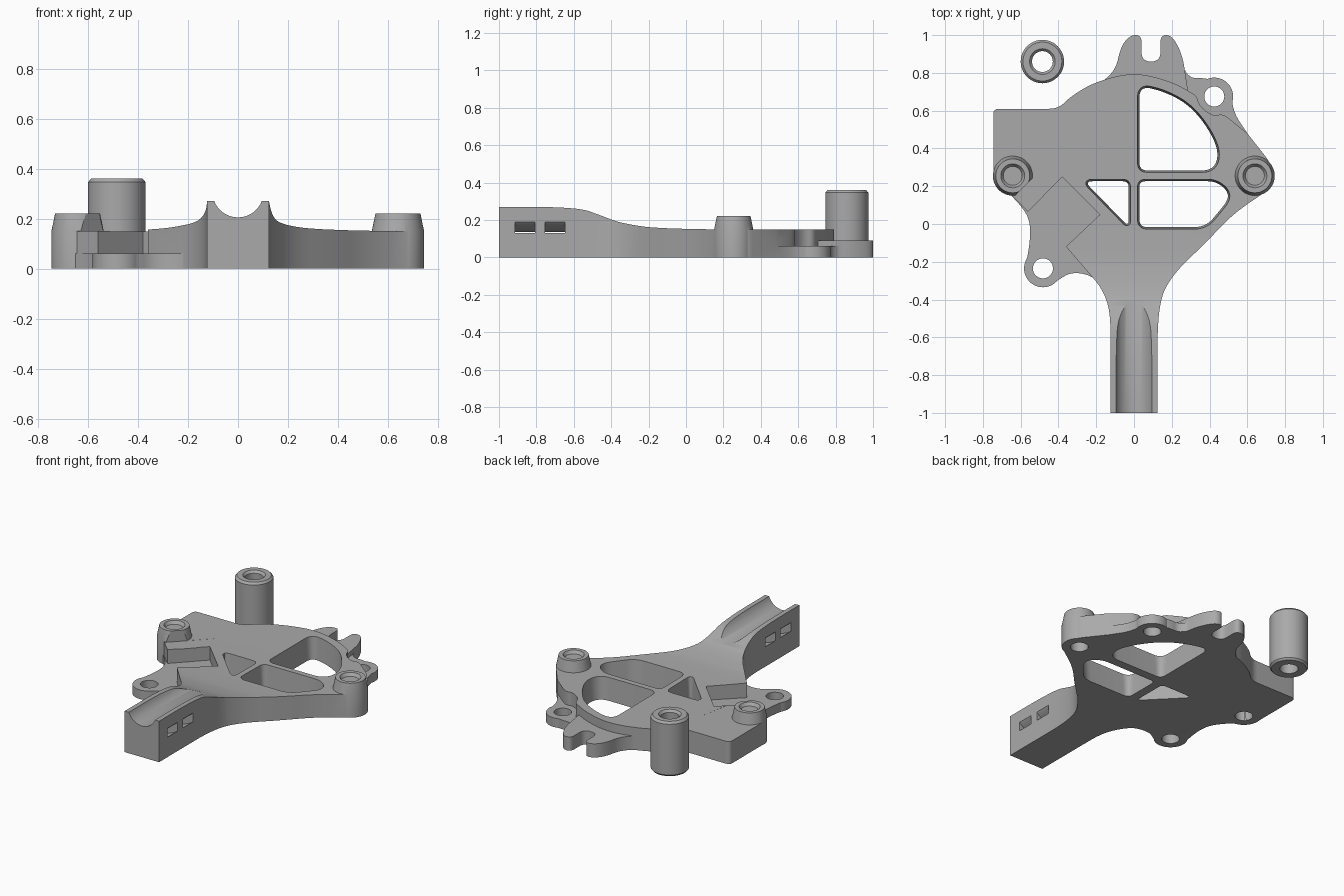
import bpy, bmesh, math
from mathutils import Matrix, Vector

cube = bpy.data.objects.get("Cube")
if cube:
    bpy.data.objects.remove(cube)

grey = bpy.data.materials.new("plain grey")
grey.use_nodes = True
colour = (0.4, 0.4, 0.4, 1)
grey.diffuse_color = colour
grey.node_tree.nodes["Principled BSDF"].inputs["Base Color"].default_value = colour

# Axis swaps: lay a z-extrusion along x, or a z-lathe along y
ALONG_X = Matrix(((0, 0, 1, 0), (1, 0, 0, 0), (0, 1, 0, 0), (0, 0, 0, 1)))
ALONG_Y = Matrix.Rotation(-math.pi / 2, 4, "X")


def finish(bm, name, matrix=Matrix()):
    bmesh.ops.remove_doubles(bm, verts=bm.verts, dist=1e-5)
    bmesh.ops.transform(bm, matrix=matrix, verts=bm.verts)
    bmesh.ops.recalc_face_normals(bm, faces=bm.faces)
    mesh = bpy.data.meshes.new(name)
    bm.to_mesh(mesh)
    bm.free()
    mesh.materials.append(grey)
    obj = bpy.data.objects.new(name, mesh)
    bpy.context.collection.objects.link(obj)
    return obj


def rounded(points, steps=8):
    """Round each corner; a third value limits how far the rounding reaches."""
    out = []
    for i, p in enumerate(points):
        reach = p[2] if len(p) > 2 else 1
        here = Vector(p[:2])
        if reach == 0:
            out.append(here)
            continue
        ends = []
        for q in (points[i - 1], points[(i + 1) % len(points)]):
            edge = Vector(q[:2]) - here
            ends.append(here + edge.normalized() * min(reach, edge.length * 0.499))
        for s in range(steps + 1):
            t = s / steps
            out.append(ends[0] * (1 - t) ** 2 + here * 2 * t * (1 - t) + ends[1] * t * t)
    return out


def prism(name, points, low, high, draft=0.0, matrix=Matrix()):
    """Extrude a rounded counter-clockwise outline, widening by draft at the top."""
    flat = rounded(points)
    bm = bmesh.new()
    bottom = [bm.verts.new((p.x, p.y, low)) for p in flat]
    top = []
    for i, p in enumerate(flat):
        along = (flat[(i + 1) % len(flat)] - flat[i - 1]).normalized()
        top.append(bm.verts.new((p.x + along.y * draft, p.y - along.x * draft, high)))
    bm.faces.new(bottom[::-1])
    bm.faces.new(top)
    for i in range(len(flat)):
        bm.faces.new((bottom[i - 1], bottom[i], top[i], top[i - 1]))
    return finish(bm, name, matrix)


def lathe(name, profile, centre, matrix=Matrix(), closed=False):
    bm = bmesh.new()
    verts = [bm.verts.new((r, 0, z)) for r, z in profile]
    pairs = list(zip(verts, verts[1:])) + ([(verts[-1], verts[0])] if closed else [])
    edges = [bm.edges.new(pair) for pair in pairs]
    bmesh.ops.spin(bm, geom=verts + edges, axis=(0, 0, 1), cent=(0, 0, 0),
                   angle=math.tau, steps=48, use_duplicate=False)
    return finish(bm, name, Matrix.Translation(centre) @ matrix)


def rod(name, radius, low, high, centre, matrix=Matrix()):
    return lathe(name, [(0, low), (radius, low), (radius, high), (0, high)], centre, matrix)


def combine(target, tool, operation):
    mod = target.modifiers.new("combine", "BOOLEAN")
    mod.object, mod.operation, mod.solver = tool, operation, "EXACT"
    bpy.context.view_layer.objects.active = target
    bpy.ops.object.modifier_apply(modifier=mod.name)
    bpy.data.objects.remove(tool)


def smooth(obj):
    bpy.ops.object.select_all(action="DESELECT")
    obj.select_set(True)
    bpy.context.view_layer.objects.active = obj
    bpy.ops.object.shade_smooth_by_angle(angle=math.radians(28))


# Main body outline, then its height sloping from handle to plate
frame = prism("mount_frame", [
    (-.125, -1, 0), (.125, -1, 0), (.125, -.43, .2), (.2, -.27), (.38, -.1), (.52, .05, .1),
    (.71, .18, .02), (.74, .26, .02), (.71, .34, .02), (.6, .48, 0), (.47, .585, .04),
    (.42, .57, .05), (.35, .62, .05), (.33, .68, .02), (.2, .755), (0, .805), (-.2, .755),
    (-.33, .68), (-.4, .61, .05), (-.745, .61, .03), (-.745, .25, 0), (-.66, .165, 0),
    (-.56, .065, 0), (-.38, .25, 0), (-.18, .05, 0), (-.36, -.12, 0), (-.17, -.34, .06),
    (-.125, -.46, .1)], 0, .4)
combine(frame, prism("height_profile", [
    (-1.1, -.1, 0), (1.1, -.1, 0), (1.1, .148, 0), (-.1, .148), (-.34, .18), (-.45, .222),
    (-.58, .27), (-1.1, .27, 0)], -1, 1, matrix=ALONG_X), "INTERSECT")

# Thin flanges around the body
combine(frame, prism("side_flange", [
    (-.12, -.5, 0), (-.14, -.4), (-.2, -.28), (-.33, -.25), (-.42, -.31), (-.48, -.33),
    (-.58, -.25), (-.55, -.1), (-.55, .02), (-.6, .1), (-.69, .19, 0), (-.4, .3, 0),
    (-.1, .1, 0)], 0, .06), "UNION")
combine(frame, prism("ear_flange", [
    (.2, .6, 0), (.23, .93, 0), (.28, .77), (.38, .775), (.52, .73), (.52, .6), (.6, .48, 0),
    (.5, .4, 0)], 0, .06), "UNION")
combine(frame, prism("fork_flange", [
    (-.25, .7, 0), (-.1, .8), (-.07, .94, .06), (-.02, 1, .04), (.04, 1, .04), (.04, .86, .05),
    (.14, .86, .05), (.14, 1, .04), (.2, 1, .05), (.255, .9, .06), (.29, .68, 0),
    (0, .6, 0)], 0, .09), "UNION")

# Screw ears and raised bosses
EARS = [(-.482, -.235), (.425, .675)]
BOSSES = [(-.642, .255), (.64, .255)]
for x, y in EARS:
    combine(frame, rod("ear", .1, 0, .06, (x, y, 0)), "UNION")
for x, y in BOSSES:
    combine(frame, lathe("boss", [(0, 0), (.105, 0), (.105, .148), (.09, .22), (0, .22)],
                         (x, y, 0)), "UNION")
for x, y in EARS + BOSSES:
    combine(frame, rod("screw_hole", .053, -.1, .5, (x, y, 0)), "DIFFERENCE")
for x, y in BOSSES:
    combine(frame, lathe("countersink", [(0, .2), (.05, .2), (.07, .23), (0, .23)],
                         (x, y, 0)), "DIFFERENCE")

# Clearance slice through one boss beside the square recess
combine(frame, prism("boss_slice", [
    (-.64, .14, 0), (-.45, .1, 0), (-.4, .38, 0)], .148, .4), "DIFFERENCE")

# Lightening pockets with slightly drafted walls
POCKETS = [
    [(-.68, .435, .03), (-.6, .43), (-.53, .4), (-.48, .3), (-.4, .285, .04), (-.03, .285, .03),
     (-.03, .72, .06), (-.14, .71), (-.26, .65, .08), (-.37, .545, .05), (-.68, .545, .03)],
    [(.03, .285, .04), (.42, .285, .06), (.45, .38, .07), (.39, .51), (.29, .63), (.16, .7),
     (.03, .73, .06)],
    [(.03, -.015, .04), (.38, -.015, .06), (.5, .13, .05), (.49, .18, .03), (.43, .225, .04),
     (.03, .225, .03)],
    [(-.03, -.01, .03), (-.03, .225, .03), (-.26, .225, .04)],
]
for points in POCKETS:
    combine(frame, prism("pocket", points, -.02, .2, draft=.015), "DIFFERENCE")

# Half-round cradle and two curved strap channels in the handle
AXIS_Z = .307
combine(frame, rod("cradle", .102, -1.1, -.3, (0, 0, AXIS_Z), ALONG_Y), "DIFFERENCE")
for y in (-.86, -.7):
    ring = [(.172, -.053), (.216, -.053), (.216, .053), (.172, .053)]
    combine(frame, lathe("strap_channel", ring, (0, y, AXIS_Z), ALONG_Y, True), "DIFFERENCE")
smooth(frame)

# Separate spacer post
post = lathe("spacer_post", [
    (.055, 0), (.105, 0), (.115, .012), (.115, .346), (.103, .36), (.068, .36), (.055, .345)],
    (-.485, .86, 0), closed=True)
smooth(post)
